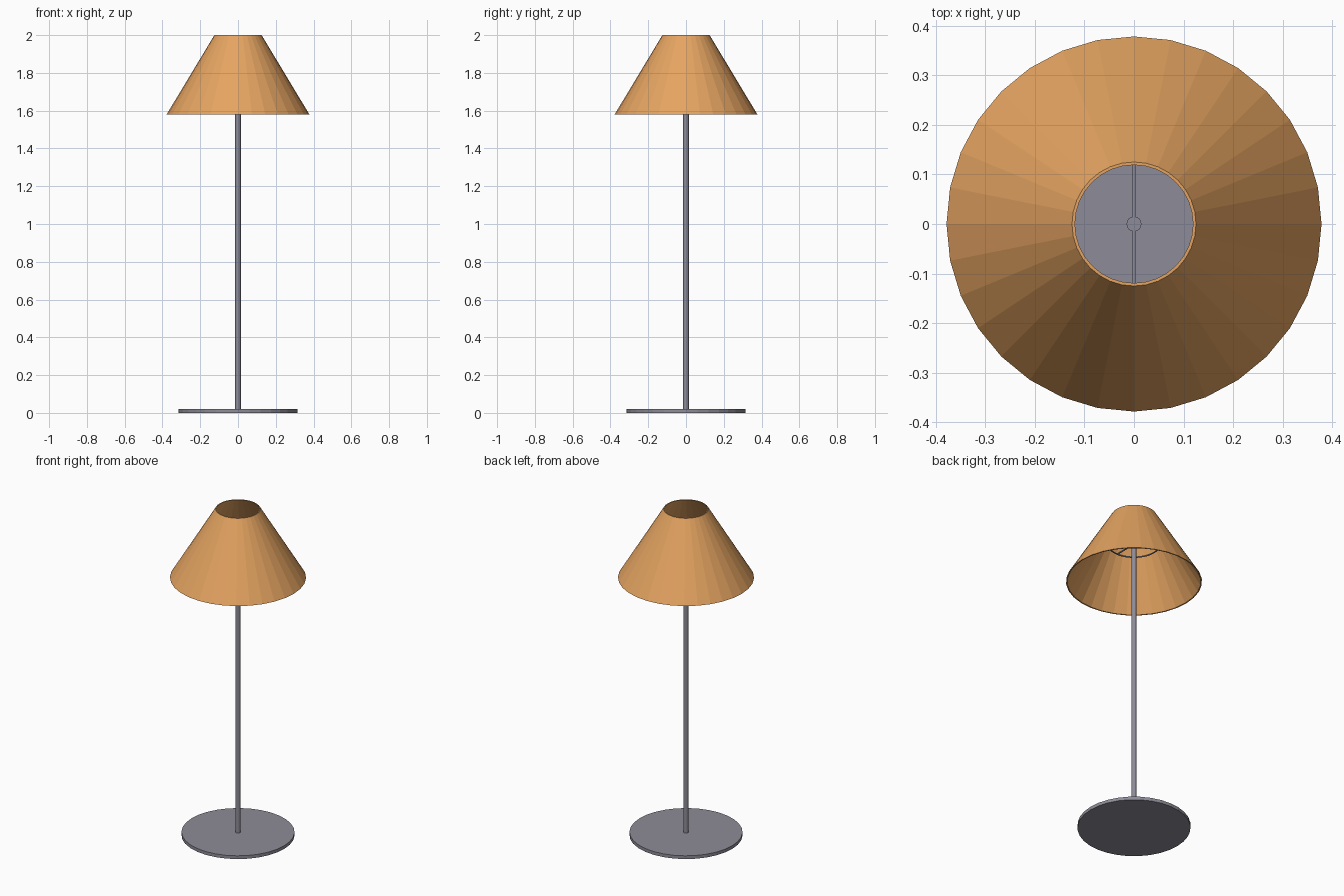
import bpy, bmesh, math

if "Cube" in bpy.data.objects:
    bpy.data.objects.remove(bpy.data.objects["Cube"])


def material(name, rgb):
    m = bpy.data.materials.new(name)
    m.diffuse_color = (*rgb, 1)
    m.use_nodes = True
    m.node_tree.nodes["Principled BSDF"].inputs["Base Color"].default_value = m.diffuse_color
    return m


metal = material("grey metal", (0.27, 0.26, 0.31))
fabric = material("orange fabric", (0.78, 0.37, 0.12))


def lathe(name, profile, mat, sides=32, closed=False):
    """Revolve (radius, z) points about z; open profiles get flat end caps."""
    bm = bmesh.new()
    rings = [[bm.verts.new((r * math.cos(2 * math.pi * i / sides),
                            r * math.sin(2 * math.pi * i / sides), z))
              for i in range(sides)] for r, z in profile]
    pairs = list(zip(rings, rings[1:]))
    if closed:
        pairs.append((rings[-1], rings[0]))
    else:
        bm.faces.new(rings[0])
        bm.faces.new(rings[-1])
    for a, b in pairs:
        for i in range(sides):
            j = (i + 1) % sides
            bm.faces.new((a[i], a[j], b[j], b[i]))
    bmesh.ops.recalc_face_normals(bm, faces=bm.faces)
    me = bpy.data.meshes.new(name)
    bm.to_mesh(me)
    bm.free()
    me.materials.append(mat)
    ob = bpy.data.objects.new(name, me)
    bpy.context.collection.objects.link(ob)
    return ob


RING_Z = 1.82

# Base disc and pole
lathe("base", [(0.314, 0), (0.314, 0.02)], metal)
lathe("pole", [(0.015, 0.02), (0.015, RING_Z + 0.003)], metal, 16)

# Thin open cone shade
lathe("shade", [(0.378, 1.58), (0.125, 2.0), (0.119, 2.0), (0.371, 1.58)],
      fabric, closed=True)

# Support ring and cross bar inside the shade
lathe("support_ring", [(0.148, RING_Z - 0.003), (0.148, RING_Z + 0.003),
                       (0.142, RING_Z + 0.003), (0.142, RING_Z - 0.003)],
      metal, closed=True)
bpy.ops.mesh.primitive_cube_add(size=1, location=(0, 0, RING_Z))
bar = bpy.context.object
bar.name = "cross_bar"
bar.scale = (0.006, 0.288, 0.006)
bar.data.materials.append(metal)
